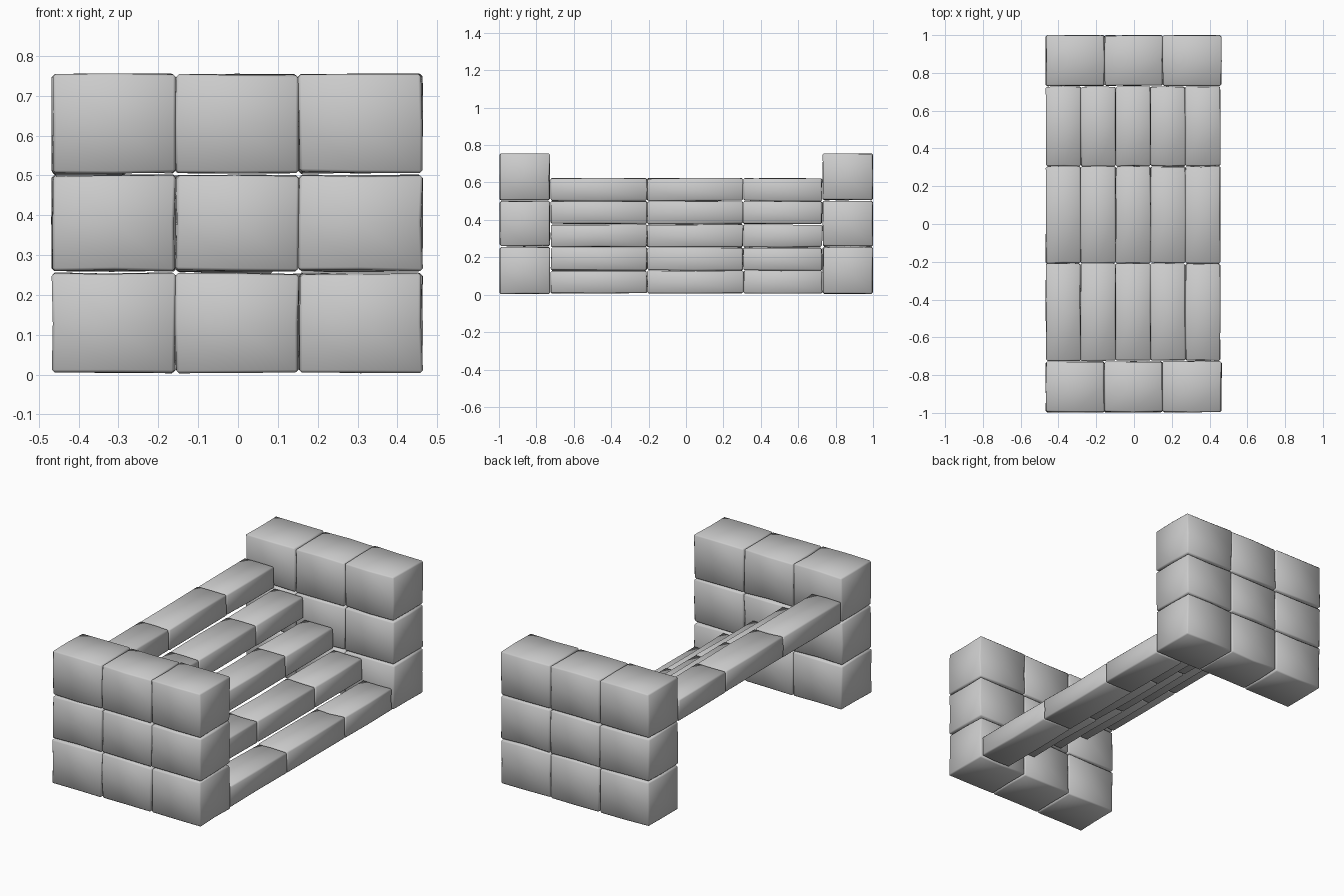
import bpy, bmesh, random
from mathutils import Vector

if "Cube" in bpy.data.objects:
    bpy.data.objects.remove(bpy.data.objects["Cube"])

random.seed(4)


def stone(name, lo, hi, wobble=0.003, bevel=0.007):
    """Slightly uneven rectangular stone with chamfered edges."""
    lo, hi = Vector(lo), Vector(hi)
    mid, size = (lo + hi) / 2, hi - lo
    bm = bmesh.new()
    bmesh.ops.create_cube(bm, size=1)
    bmesh.ops.subdivide_edges(bm, edges=bm.edges[:], cuts=1, use_grid_fill=True)
    for v in bm.verts:
        v.co = Vector([mid[i] + v.co[i] * size[i] + random.uniform(-wobble, wobble)
                       for i in range(3)])
        v.co.z = max(v.co.z, 0.0)
    bm.normal_update()
    sharp = [e for e in bm.edges if e.calc_face_angle(0) > 0.8]
    bmesh.ops.bevel(bm, geom=sharp, offset=bevel, segments=1, affect='EDGES')
    mesh = bpy.data.meshes.new(name)
    bm.to_mesh(mesh)
    bm.free()
    for p in mesh.polygons:
        p.use_smooth = True
    ob = bpy.data.objects.new(name, mesh)
    bpy.context.collection.objects.link(ob)


# Side walls: 3 x 3 blocks at the front and back
wall_x = [-0.467, -0.157, 0.152, 0.463]
wall_z = [(0.006, 0.254), (0.260, 0.500), (0.507, 0.753)]
for side, y0, y1 in (("front", -0.995, -0.729), ("back", 0.733, 0.998)):
    for row, (z0, z1) in enumerate(wall_z):
        for col in range(3):
            stone(f"{side}_wall_block_{row}_{col}",
                  (wall_x[col] + 0.001, y0, z0), (wall_x[col + 1] - 0.001, y1, z1))

# Steps: five rows of three stones, climbing towards -x
step_y = [-0.724, -0.208, 0.306, 0.728]
for i in range(5):
    x1 = 0.456 - i * 0.1845
    z0 = 0.008 + i * 0.1235
    for j in range(3):
        stone(f"step_{i}_stone_{j}",
              (x1 - 0.183, step_y[j] + 0.001, z0),
              (x1, step_y[j + 1] - 0.001, z0 + 0.120))
